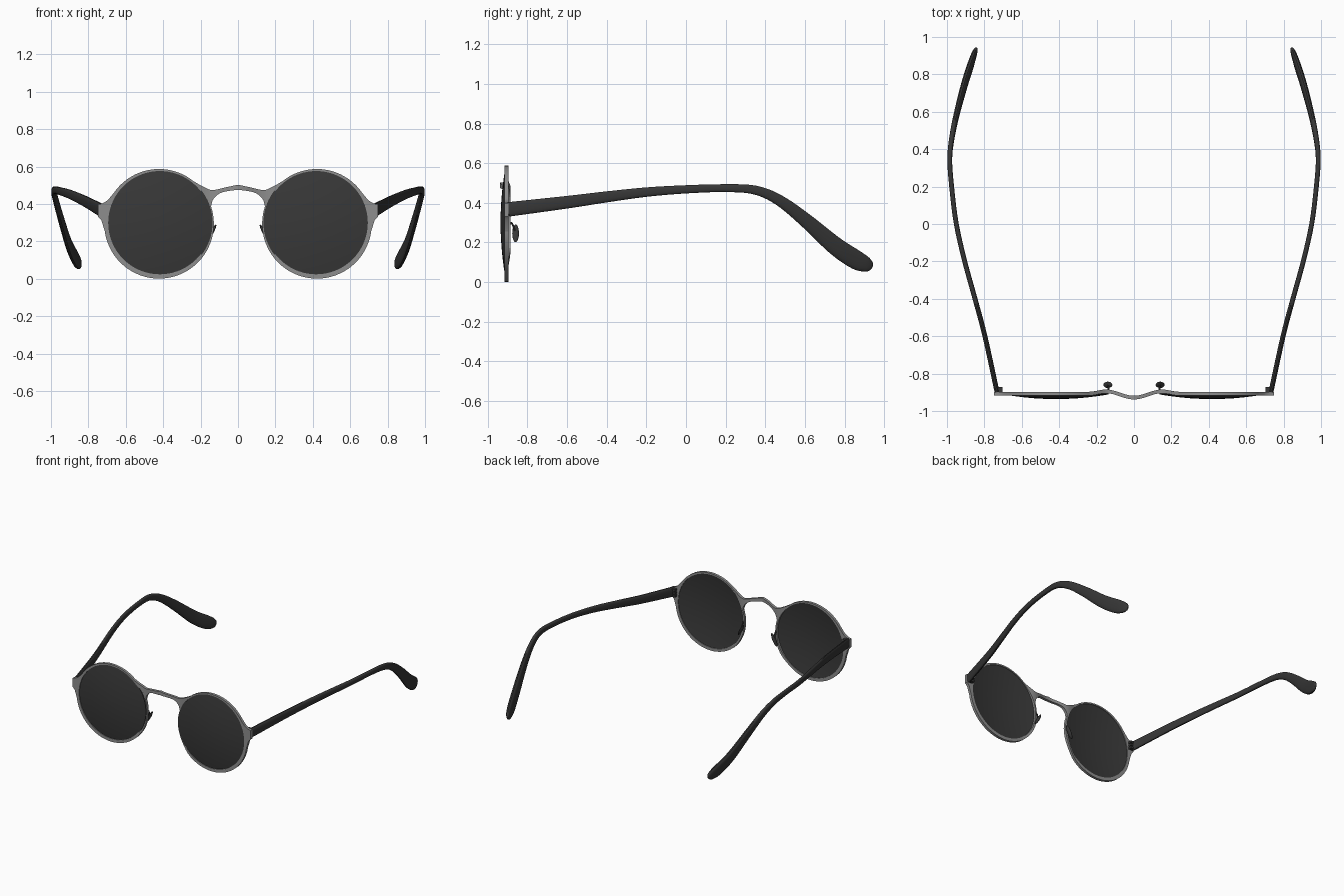
import bpy, bmesh, math
from mathutils import Vector, Matrix

if "Cube" in bpy.data.objects:
    bpy.data.objects.remove(bpy.data.objects["Cube"], do_unlink=True)


def material(name, v):
    m = bpy.data.materials.new(name)
    m.use_nodes = True
    color = (v, v, v, 1)
    m.diffuse_color = color
    m.node_tree.nodes["Principled BSDF"].inputs["Base Color"].default_value = color
    return m


metal = material("grey metal", 0.27)
black = material("black plastic", 0.037)
tint = material("dark lens", 0.04)


def finish(name, bm, mat):
    bmesh.ops.recalc_face_normals(bm, faces=bm.faces)
    mesh = bpy.data.meshes.new(name)
    bm.to_mesh(mesh)
    bm.free()
    mesh.materials.append(mat)
    ob = bpy.data.objects.new(name, mesh)
    bpy.context.collection.objects.link(ob)
    bpy.ops.object.select_all(action='DESELECT')
    ob.select_set(True)
    bpy.context.view_layer.objects.active = ob
    bpy.ops.object.shade_smooth_by_angle(angle=math.radians(35))
    return ob


def loft(name, rings, mat, closed=False):
    """Skin a list of equal rings; cap the ends unless closed."""
    bm = bmesh.new()
    rows = [[bm.verts.new(p) for p in ring] for ring in rings]
    n = len(rows[0])
    pairs = list(zip(rows, rows[1:])) + ([(rows[-1], rows[0])] if closed else [])
    for a, b in pairs:
        for i in range(n):
            j = (i + 1) % n
            bm.faces.new((a[i], a[j], b[j], b[i]))
    if not closed:
        bm.faces.new(rows[0])
        bm.faces.new(rows[-1])
    return finish(name, bm, mat)


def spline(pts, steps=5):
    """Catmull-Rom through points of any dimension."""
    out = []
    for i in range(len(pts) - 1):
        quad = (pts[max(i - 1, 0)], pts[i], pts[i + 1], pts[min(i + 2, len(pts) - 1)])
        for k in range(steps):
            t = k / steps
            out.append([b + t * (c - a + t * (2*a - 5*b + 4*c - d + t * (3*b - a - 3*c + d))/1) / 2
                        for a, b, c, d in zip(*quad)])
    out.append(list(pts[-1]))
    return out


def sweep(name, pts, mat, sides=16, power=1.0):
    """Sweep a rounded section along (x, y, z, half height, half width)."""
    path = spline(pts)
    rings = []
    for i, (x, y, z, h, w) in enumerate(path):
        t = (Vector(path[min(i + 1, len(path) - 1)][:3]) - Vector(path[max(i - 1, 0)][:3])).normalized()
        side = Vector((1, 0, 0))
        side = (side - t * side.dot(t)).normalized()
        up = side.cross(t)
        ring = []
        for k in range(sides):
            a = math.tau * (k + 0.5) / sides
            c, s = math.cos(a), math.sin(a)
            c, s = (math.copysign(abs(q) ** power, q) for q in (c, s))
            ring.append(Vector((x, y, z)) + side * c * w + up * s * h)
        rings.append(ring)
    return loft(name, rings, mat)


FRONT, BACK = -0.917, -0.897


def bend(x):
    """Front-to-back wave of the frame around the bridge."""
    x = abs(x)
    if x < 0.15:
        return 0.012 - 0.0165 * (1 + math.cos(math.pi * x / 0.15))
    if x < 0.24:
        return 0.006 * (1 + math.cos(math.pi * (x - 0.15) / 0.09))
    return 0


def plate(name, columns):
    """Bent sheet from (x, top, bottom) columns."""
    loft(name, [[(x, FRONT + bend(x), a), (x, BACK + bend(x), a),
                 (x, BACK + bend(x), b), (x, FRONT + bend(x), b)] for x, a, b in columns], metal)


def circle(cx, cz, r, y, wave, n=72):
    out = []
    for k in range(n):
        a = math.tau * k / n
        x = cx + r * math.cos(a)
        out.append((x, y + (bend(x) if wave else 0), cz + r * math.sin(a)))
    return out


# Bridge
half = spline([(0, .503, .476), (.07, .488, .466), (.11, .478, .449), (.135, .474, .42),
               (.145, .475, .388), (.16, .48, .402), (.2, .5, .474), (.24, .523, .512)])
plate("bridge", [(-x, a, b) for x, a, b in reversed(half[1:])] + half)

for s, label in ((1, "left"), (-1, "right")):
    # Rim ring
    outer, inner = (s * .422, .294, .293), (s * .418, .3, .276)
    loft(label + "_rim", [circle(*outer, FRONT, True), circle(*outer, BACK, True),
                          circle(*inner, BACK, True), circle(*inner, FRONT, True)], metal, closed=True)

    # Domed lens
    R = .281
    radii = [R * q for q in (.03, .2, .4, .6, .8, .92, 1)]
    dome = [(r, -.911 - .025 * (1 - (r / R) ** 2)) for r in radii]
    shell = dome + [(r, y + .01) for r, y in reversed(dome)]
    loft(label + "_lens", [circle(s * .417, .3, r, y, False) for r, y in shell], tint)

    # Endpiece flaring out of the rim
    plate(label + "_endpiece", [(s * x, a, b) for x, a, b in (
        (.665, .458, .44), (.685, .434, .40), (.696, .422, .33), (.70, .418, .23),
        (.715, .408, .262), (.73, .402, .312), (.748, .398, .332))])

    # Hinge knuckles
    bm = bmesh.new()
    for z in (.345, .367, .389):
        bmesh.ops.create_cube(bm, size=1, matrix=Matrix.Translation((s * .717, -.886, z))
                              @ Matrix.Diagonal((.026, .028, .016, 1)))
    finish(label + "_hinge", bm, black)

    # Temple arm with drooping paddle tip
    sweep(label + "_temple", [(s * x, y, z, h, w) for x, y, z, h, w in (
        (.733, -.895, .367, .037, .013), (.797, -.6, .403, .032, .013),
        (.85, -.4, .43, .028, .013), (.905, -.2, .454, .024, .013),
        (.95, 0, .468, .021, .013), (.975, .2, .474, .02, .013),
        (.985, .35, .464, .023, .013), (.972, .47, .413, .028, .014),
        (.945, .6, .315, .036, .015), (.905, .75, .185, .046, .016),
        (.873, .85, .117, .049, .016), (.855, .905, .09, .04, .014),
        (.845, .932, .08, .024, .01), (.842, .94, .077, .008, .005))], black, power=.75)

    # Nose pad on a wire arm
    sweep(label + "_pad_arm", [(s * x, y, z, .005, .005) for x, y, z in (
        (.14, -.893, .25), (.137, -.892, .283), (.136, -.883, .299),
        (.136, -.873, .285), (.14, -.862, .25))], black, sides=8)
    bm = bmesh.new()
    bmesh.ops.create_uvsphere(bm, u_segments=20, v_segments=12, radius=1,
                              matrix=Matrix.Translation((s * .14, -.86, .246))
                              @ Matrix.Rotation(-s * math.radians(27), 4, 'Y')
                              @ Matrix.Diagonal((.009, .017, .05, 1)))
    finish(label + "_nose_pad", bm, black)
